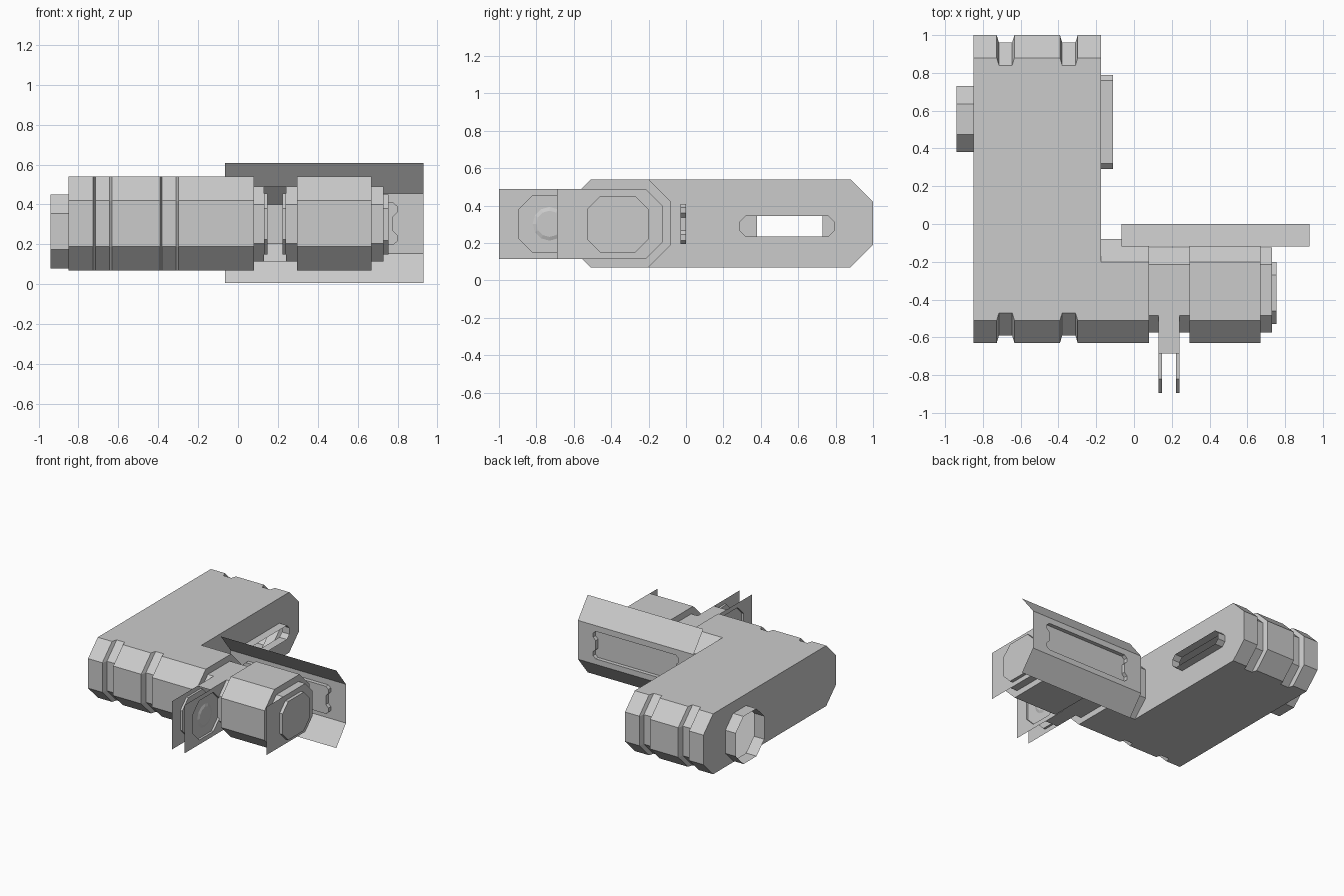
import bpy, bmesh, math

if "Cube" in bpy.data.objects:
    bpy.data.objects.remove(bpy.data.objects["Cube"], do_unlink=True)

grey = bpy.data.materials.new("plain_grey")
grey.use_nodes = True
COLOUR = (0.6, 0.6, 0.6, 1)
grey.diffuse_color = COLOUR
grey.node_tree.nodes["Principled BSDF"].inputs["Base Color"].default_value = COLOUR


def octagon(y0, y1, z0, z1, c):
    """Rectangle in the y-z plane with cut corners."""
    return [(y0, z0 + c), (y0 + c, z0), (y1 - c, z0), (y1, z0 + c),
            (y1, z1 - c), (y1 - c, z1), (y0 + c, z1), (y0, z1 - c)]


def ngon(y, z, r, n):
    return [(y + r * math.cos(2 * math.pi * i / n), z + r * math.sin(2 * math.pi * i / n))
            for i in range(n)]


def loop(bm, x, pts):
    return [bm.verts.new((x, y, z)) for y, z in pts]


def skin(bm, a, b, closed=True):
    for i in range(len(a) if closed else len(a) - 1):
        j = (i + 1) % len(a)
        bm.faces.new((a[i], a[j], b[j], b[i]))


def ring_edges(bm, vs):
    edges = []
    for i, v in enumerate(vs):
        w = vs[(i + 1) % len(vs)]
        edges.append(bm.edges.get((v, w)) or bm.edges.new((v, w)))
    return edges


def holed(bm, outer, inner, normal):
    """Flat wall with an opening."""
    bmesh.ops.triangle_fill(bm, use_beauty=True, normal=normal,
                            edges=ring_edges(bm, outer) + ring_edges(bm, inner))


def finish(name, bm):
    bmesh.ops.recalc_face_normals(bm, faces=bm.faces)
    mesh = bpy.data.meshes.new(name)
    bm.to_mesh(mesh)
    bm.free()
    mesh.materials.append(grey)
    obj = bpy.data.objects.new(name, mesh)
    bpy.context.collection.objects.link(obj)
    return obj


def prism(name, x0, x1, pts):
    bm = bmesh.new()
    a, b = loop(bm, x0, pts), loop(bm, x1, pts)
    skin(bm, a, b)
    bm.faces.new(a)
    bm.faces.new(b)
    return finish(name, bm)


X = (1, 0, 0)
LOW, HIGH, CUT = 0.07, 0.54, 0.12

# Main body: hollow shell with grooved ends, a round port and a slot port
bm = bmesh.new()
full = octagon(-0.63, 1, LOW, HIGH, CUT)
grooved = octagon(-0.59, 0.96, LOW, HIGH, CUT)
loops = [loop(bm, -0.85, full)]
for gx in (-0.68, -0.345):
    for dx, pts in ((-0.047, full), (-0.035, grooved), (0.035, grooved), (0.047, full)):
        loops.append(loop(bm, gx + dx, pts))
loops.append(loop(bm, -0.175, full))
for a, b in zip(loops, loops[1:]):
    skin(bm, a, b)
for wall, x, tip, pts in ((loops[0], -0.85, -0.94, octagon(0.38, 0.73, 0.08, 0.45, 0.095)),
                          (loops[-1], -0.175, -0.11, octagon(0.29, 0.79, 0.235, 0.345, 0.03))):
    base = loop(bm, x, pts)
    holed(bm, wall, base, X)
    skin(bm, base, loop(bm, tip, pts))
finish("main_body", bm)

# Side arm, outer block, stepped collars and end cap
thick = octagon(-0.63, -0.08, LOW, HIGH, CUT)
thin = octagon(-0.575, -0.125, 0.115, 0.49, 0.09)
prism("side_arm", -0.175, 0.08, thick)
prism("outer_block", 0.295, 0.67, thick)
for name, x0, x1 in (("inner_collar", 0.08, 0.13), ("outer_collar", 0.24, 0.295),
                     ("end_collar", 0.67, 0.73)):
    prism(name, x0, x1, thin)
prism("end_cap", 0.73, 0.755, octagon(-0.53, -0.2, 0.15, 0.45, 0.07))


def blade(front):
    """Outline of a thin side wall: square in front, cut corners behind."""
    return [(front, 0.115)] + thin[2:6] + [(front, 0.49)]


# Thin end wall
bm = bmesh.new()
bm.faces.new(loop(bm, 0.73, blade(-0.69)))
finish("end_wall", bm)

# Neck: channel open at the front
bm = bmesh.new()
channel = blade(-0.685)
skin(bm, loop(bm, 0.13, channel), loop(bm, 0.24, channel), closed=False)
finish("neck_channel", bm)

# Fins with a recessed panel and a round dimple
for name, x, inward in (("left_fin", 0.24, -1), ("right_fin", 0.13, 1)):
    bm = bmesh.new()
    panel = octagon(-0.895, -0.57, 0.15, 0.455, 0.075)
    rim = loop(bm, x, panel)
    holed(bm, loop(bm, x, blade(-1)), rim, X)
    floor = loop(bm, x + inward * 0.017, panel)
    skin(bm, rim, floor)
    edge = loop(bm, x + inward * 0.017, ngon(-0.73, 0.303, 0.09, 12))
    holed(bm, floor, edge, X)
    dimple = loop(bm, x + inward * 0.01, ngon(-0.73, 0.303, 0.07, 12))
    skin(bm, edge, dimple)
    bm.faces.new(dimple)
    finish(name, bm)

# Back plate: bent sheet with a long recessed panel
bm = bmesh.new()
section = [(-0.12, 0.005), (0, 0.153), (0, 0.455), (-0.12, 0.608)]
a, b = loop(bm, -0.065, section), loop(bm, 0.93, section)
skin(bm, a[:2], b[:2], closed=False)
skin(bm, a[2:], b[2:], closed=False)
CX, CZ = 0.4325, 0.303
quarter = [(0.345, 0.035), (0.367, 0.057), (0.367, 0.088), (0.345, 0.107)]
outline = []
for sx, sz in ((1, 1), (-1, 1), (-1, -1), (1, -1)):
    pts = quarter if sx * sz > 0 else quarter[::-1]
    outline += [(CX + sx * px, CZ + sz * pz) for px, pz in pts]
rim = [bm.verts.new((x, 0, z)) for x, z in outline]
floor = [bm.verts.new((x, -0.03, z)) for x, z in outline]
holed(bm, [a[1], b[1], b[2], a[2]], rim, (0, 1, 0))
skin(bm, rim, floor)
bm.faces.new(floor)
finish("back_plate", bm)
